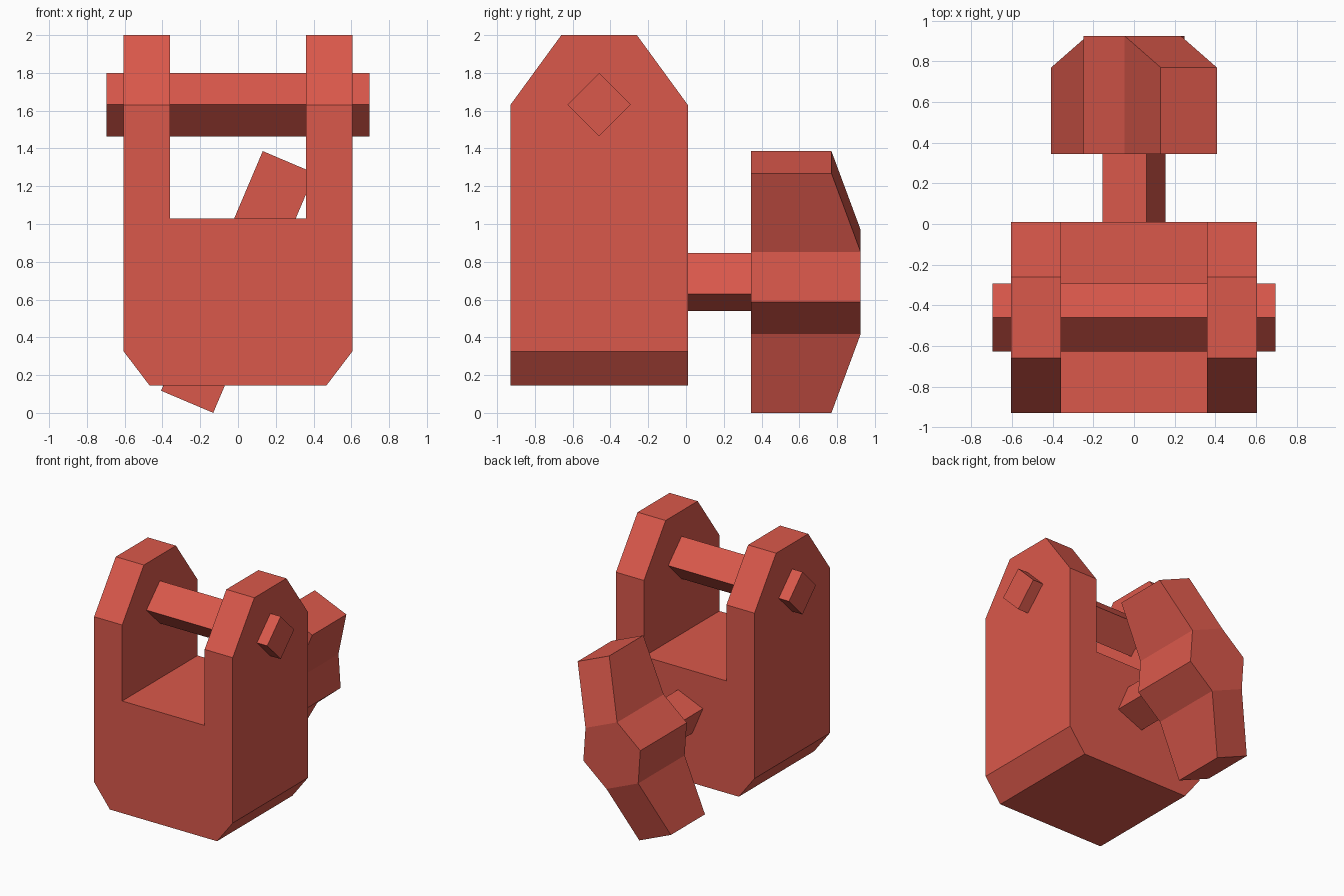
import bpy, bmesh, math
from mathutils import Vector, Matrix

if "Cube" in bpy.data.objects:
    bpy.data.objects.remove(bpy.data.objects["Cube"])

red = bpy.data.materials.new("brick red")
red.diffuse_color = (0.70, 0.098, 0.07, 1)
red.use_nodes = True
red.node_tree.nodes["Principled BSDF"].inputs["Base Color"].default_value = red.diffuse_color


def finish(bm, name):
    bmesh.ops.recalc_face_normals(bm, faces=bm.faces)
    mesh = bpy.data.meshes.new(name)
    bm.to_mesh(mesh)
    bm.free()
    mesh.materials.append(red)
    obj = bpy.data.objects.new(name, mesh)
    bpy.context.collection.objects.link(obj)
    return obj


def prism(points, offset):
    """Extrude a closed 3D outline along an offset."""
    bm = bmesh.new()
    face = bm.faces.new([bm.verts.new(p) for p in points])
    ext = bmesh.ops.extrude_face_region(bm, geom=[face])
    moved = [v for v in ext["geom"] if isinstance(v, bmesh.types.BMVert)]
    bmesh.ops.translate(bm, verts=moved, vec=offset)
    return bm


def cut(bm, point, normal):
    """Slice off the side the normal points to and cap the openings."""
    geom = bm.verts[:] + bm.edges[:] + bm.faces[:]
    bmesh.ops.bisect_plane(bm, geom=geom, plane_co=point, plane_no=normal,
                           clear_outer=True, dist=1e-5)
    bmesh.ops.holes_fill(bm, edges=[e for e in bm.edges if e.is_boundary])


# Body: forked block with clipped bottom corners and clipped prong tops
half = [(0.36, 1.03), (0.36, 2.0), (0.605, 2.0), (0.605, 0.325), (0.468, 0.145)]
outline = half + [(-x, z) for x, z in reversed(half)]
body = prism([(x, -0.93, z) for x, z in outline], (0, 0.94, 0))
cut(body, (0, -0.93, 1.63), Vector((0, -0.37, 0.27)))
cut(body, (0, 0.01, 1.63), Vector((0, 0.37, 0.27)))
finish(body, "forked_body")

# Cross pin: square bar standing on its edge
d = 0.168
pin = [(-0.695, -0.46 + y, 1.632 + z) for y, z in ((d, 0), (0, d), (-d, 0), (0, -d))]
finish(prism(pin, (1.39, 0, 0)), "cross_pin")

# Turning parts share an axis along y, tilted 23 degrees
hub = Matrix.Translation((0, 0, 0.693)) @ Matrix.Rotation(math.radians(23), 4, 'Y')

# Shaft between body and handle (tilted the opposite way)
a = 0.118
shaft = prism([(x, 0, z) for x, z in ((a, a), (-a, a), (-a, -a), (a, -a))], (0, 0.345, 0))
shaft.transform(Matrix.Translation((0, 0, 0.693)) @ Matrix.Rotation(math.radians(-23), 4, 'Y'))
finish(shaft, "shaft")

# Handle: bar with a pointed waist, its ends sloped on the back
quarter = [(0.27, 0), (0.15, 0.235), (0.15, 0.689)]
right = [(u, -v) for u, v in reversed(quarter[1:])] + quarter
loop = right + [(-u, v) for u, v in reversed(right)]
bm = bmesh.new()
front = [bm.verts.new((u, 0.345, v)) for u, v in loop]
back = [bm.verts.new((u, 0.77 if abs(v) > 0.5 else 0.925, v)) for u, v in loop]
n = len(loop)
for i in range(n):
    j = (i + 1) % n
    bm.faces.new((front[i], front[j], back[j], back[i]))
bm.faces.new(front)
bm.faces.new([back[i] for i in (0, 1, 8, 9)])
bm.faces.new([back[i] for i in (1, 2, 3, 6, 7, 8)])
bm.faces.new([back[i] for i in (3, 4, 5, 6)])
bm.transform(hub)
finish(bm, "handle")
